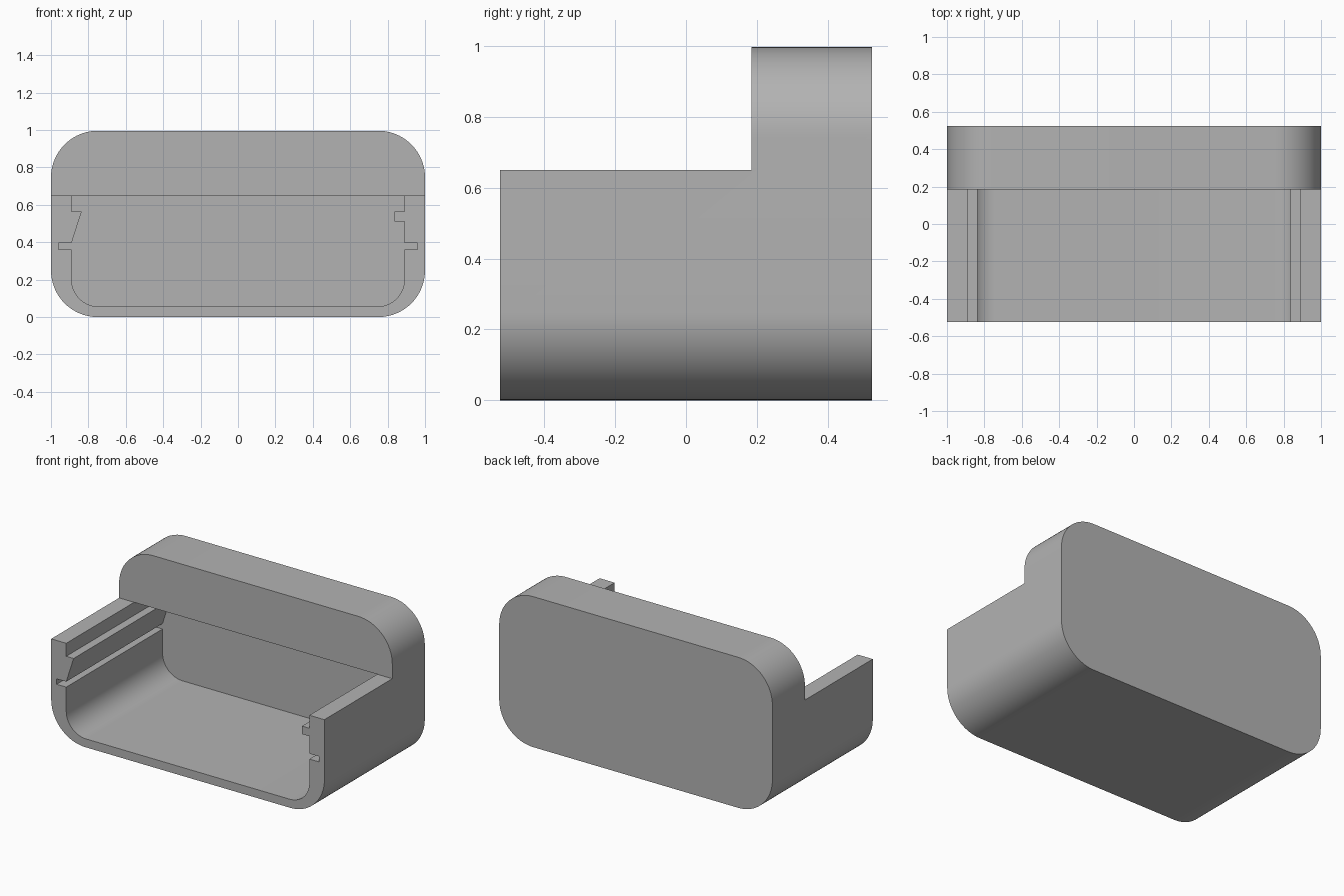
import bpy, bmesh
from math import sin, cos, radians

WIDTH, DEPTH, HEIGHT = 2.0, 1.05, 0.996
RIM = 0.65          # top of the open tray
STEP_Y = 0.185      # front of the raised rear block
POCKET_Y = 0.482    # inner face of the rear wall

cube = bpy.data.objects.get("Cube")
if cube:
    bpy.data.objects.remove(cube, do_unlink=True)

grey = bpy.data.materials.new("plain_grey")
grey.use_nodes = True
colour = (0.45, 0.45, 0.45, 1)
grey.diffuse_color = colour
grey.node_tree.nodes["Principled BSDF"].inputs["Base Color"].default_value = colour


def arc(cx, cz, r, start, steps=20):
    """Quarter circle, counter-clockwise from the start angle."""
    angles = [radians(start + 90 * i / steps) for i in range(steps + 1)]
    return [(cx + r * cos(a), cz + r * sin(a)) for a in angles]


def extrude(name, profile, y0, y1):
    """Prism from an x-z profile, running along y."""
    bm = bmesh.new()
    face = bm.faces.new([bm.verts.new((x, y0, z)) for x, z in profile])
    result = bmesh.ops.extrude_face_region(bm, geom=[face])
    moved = [v for v in result["geom"] if isinstance(v, bmesh.types.BMVert)]
    bmesh.ops.translate(bm, verts=moved, vec=(0, y1 - y0, 0))
    bmesh.ops.recalc_face_normals(bm, faces=bm.faces)
    mesh = bpy.data.meshes.new(name)
    bm.to_mesh(mesh)
    bm.free()
    mesh.materials.append(grey)
    obj = bpy.data.objects.new(name, mesh)
    bpy.context.collection.objects.link(obj)
    return obj


# Outer shell: rounded rectangle
R = 0.25
cx = WIDTH / 2 - R
outline = (arc(cx, R, R, -90) + arc(cx, HEIGHT - R, R, 0)
           + arc(-cx, HEIGHT - R, R, 90) + arc(-cx, R, R, 180))
body = extrude("housing", outline, -DEPTH / 2, DEPTH / 2)

# Notch that lowers the front part to the rim
notch = extrude("front_notch_cutter",
                [(-1.2, RIM), (1.2, RIM), (1.2, 1.2), (-1.2, 1.2)], -0.8, STEP_Y)

# Pocket with slots, a square rail on the left and a wedge catch on the right
WALL, FLOOR, r = 0.89, 0.056, 0.145
SLOT, SLOT_LOW, SLOT_HIGH = 0.96, 0.36, 0.396
RAIL, RAIL_TOP, RAIL_LOW = 0.836, 0.564, 0.511
left_side = [(WALL, SLOT_LOW), (SLOT, SLOT_LOW), (SLOT, SLOT_HIGH), (WALL, SLOT_HIGH),
             (WALL, RAIL_LOW), (RAIL, RAIL_LOW), (RAIL, RAIL_TOP), (WALL, RAIL_TOP),
             (WALL, RIM)]
right_side = [(-WALL, RIM), (-WALL, RAIL_TOP), (-RAIL, RAIL_TOP), (-WALL, SLOT_HIGH),
              (-SLOT, SLOT_HIGH), (-SLOT, SLOT_LOW), (-WALL, SLOT_LOW)]
pocket_outline = (arc(WALL - r, FLOOR + r, r, -90) + left_side + right_side
                  + arc(r - WALL, FLOOR + r, r, 180))
pocket = extrude("pocket_cutter", pocket_outline, -0.8, POCKET_Y)

# Cut the shell, then drop the cutters
bpy.ops.object.select_all(action="DESELECT")
bpy.context.view_layer.objects.active = body
body.select_set(True)
for cutter in (notch, pocket):
    cutter.hide_render = True
    mod = body.modifiers.new(cutter.name, "BOOLEAN")
    mod.operation, mod.solver, mod.object = "DIFFERENCE", "EXACT", cutter
    bpy.ops.object.modifier_apply(modifier=mod.name)
    bpy.data.objects.remove(cutter, do_unlink=True)

bpy.ops.object.shade_smooth_by_angle(angle=radians(30))
